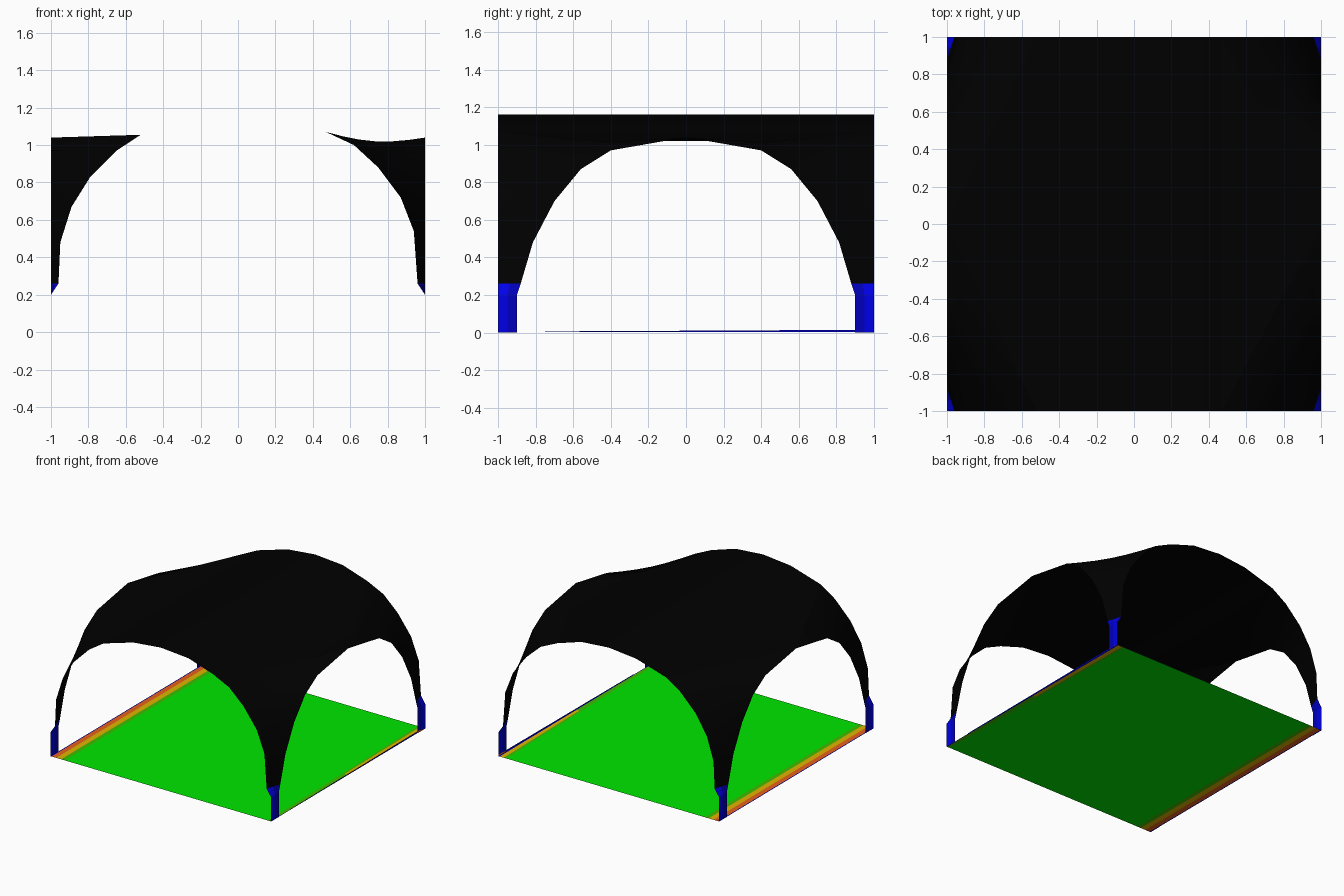
import bpy
import math
from mathutils import Vector

old = bpy.data.objects.get("Cube")
if old:
    bpy.data.objects.remove(old)


def make_material(name, r, g, b):
    mat = bpy.data.materials.new(name)
    mat.use_nodes = True
    mat.diffuse_color = (r, g, b, 1)
    shader = mat.node_tree.nodes["Principled BSDF"]
    shader.inputs["Base Color"].default_value = (r, g, b, 1)
    shader.inputs["Roughness"].default_value = 0.8
    return mat


black = make_material("black fabric", 0, 0, 0)
blue = make_material("blue", 0, 0, 0.8)
dark_blue = make_material("dark blue", 0, 0, 0.5)
green = make_material("green", 0, 0.8, 0)
olive = make_material("olive green", 0.05, 0.5, 0)
amber = make_material("amber", 0.75, 0.45, 0)
red = make_material("orange red", 0.8, 0.12, 0.01)


def make_object(name, verts, faces, mats, indices=None):
    mesh = bpy.data.meshes.new(name)
    mesh.from_pydata(verts, [], faces)
    for mat in mats:
        mesh.materials.append(mat)
    if indices:
        for poly, index in zip(mesh.polygons, indices):
            poly.material_index = index
    obj = bpy.data.objects.new(name, mesh)
    bpy.context.collection.objects.link(obj)
    return obj


# Arch curves, from the leg up to the crown
LEFT_ARCH = [(.96, .26), (.94, .54), (.87, .72), (.75, .88), (.62, 1.0), (.47, 1.07)]
RIGHT_ARCH = [(-.96, .26), (-.95, .48), (-.89, .67), (-.79, .83), (-.65, .97), (-.52, 1.055)]
SIDE_ARCH = [(.88, .26), (.815, .48), (.7, .7), (.56, .87), (.4, .97), (0, 1.04)]
CROWN = [RIGHT_ARCH[-1], (-.25, 1.135), (0, 1.16), (.25, 1.14), LEFT_ARCH[-1]]
STEPS = 6
ROW = STEPS + 1


def span(sx, sy, j):
    """Row of points from the end arch to the side arch; the left side sags a little."""
    x, z = (RIGHT_ARCH if sx < 0 else LEFT_ARCH)[j]
    y, side_z = SIDE_ARCH[j]
    a, b = Vector((x, sy, z)), Vector((sx, sy * y, side_z))
    sag = .035 * j / 5 if sx > 0 else 0
    row = []
    for i in range(ROW):
        p = a.lerp(b, i / STEPS)
        p.z -= sag * math.sin(math.pi * i / STEPS)
        row.append(p)
    return row


def sheet(name, rows, flip):
    """Fabric sheet through equal rows of points."""
    faces = []
    for j in range(len(rows) - 1):
        for i in range(len(rows[0]) - 1):
            n = len(rows[0])
            k = j * n + i
            face = (k, k + 1, k + n + 1, k + n)
            faces.append(face[::-1] if flip else face)
    obj = make_object(name, [p for row in rows for p in row], faces, [black])
    for poly in obj.data.polygons:
        poly.use_smooth = True


def leg(name, sx, sy):
    """Flat two-tone foot strip that twists into the canopy corner."""
    columns = [(1, 1, .96), (.95, .94, .98), (.9, .88, 1)]
    verts = []
    for low_y, top_y, top_x in columns:
        verts += [(sx, sy * low_y, 0), (sx, sy * low_y, .2), (sx * top_x, sy * top_y, .26)]
    faces, tones = [], []
    for i in range(2):
        for j in range(2):
            k = 3 * i + j
            face = (k, k + 3, k + 4, k + 1)
            faces.append(face[::-1] if sx * sy > 0 else face)
            tones.append(i)
    make_object(name, verts, faces, [blue, dark_blue], tones)


for sx, side in ((-1, "right"), (1, "left")):
    for sy, end in ((-1, "front"), (1, "back")):
        rows = [span(sx, sy, j) for j in range(len(SIDE_ARCH))]
        sheet(f"canopy_corner_{end}_{side}", rows, sx * sy > 0)
        leg(f"leg_{end}_{side}", sx, sy)
    # Shoulder between the crown and the side arch, narrowing to the arch top
    sheet(f"canopy_shoulder_{side}", [span(sx, -1, 5)[:-1], span(sx, 1, 5)[:-1]], sx < 0)
    tip = [span(sx, -1, 5)[-2], span(sx, 1, 5)[-2], span(sx, 1, 5)[-1]]
    make_object(f"canopy_shoulder_tip_{side}", tip, [(0, 1, 2) if sx < 0 else (2, 1, 0)], [black])

# Canopy crown: a shallow barrel running front to back
sheet("canopy_crown", [[(x, y, z) for x, z in CROWN] for y in (-1, 1)], False)

# Floor with coloured bands along both side edges
BANDS = [(-1, blue), (-.992, red), (-.95, amber), (-.905, olive), (-.87, green),
         (.94, olive), (.96, amber), (.992, blue)]
DEPTHS = [(-1, .5), (0, .8), (1, 1.15)]
floor_mats = [blue, red, amber, olive, green]
verts = []
for x in [band[0] for band in BANDS] + [1]:
    for y, widen in DEPTHS:
        # The left bands widen towards the back
        verts.append((1 - (1 - x) * widen if x > 0 else x, y, .002))
faces, colours = [], []
for i, (x, mat) in enumerate(BANDS):
    for j in range(2):
        k = 3 * i + j
        faces.append((k, k + 3, k + 4, k + 1))
        # The amber band on the left edge only covers the rear half
        use = olive if mat is amber and x > 0 and j == 0 else mat
        colours.append(floor_mats.index(use))
make_object("floor", verts, faces, floor_mats, colours)

# Thin lip on the left floor edge, rising towards the back, with a red rear end
lip = [(1, y, z) for y in (-.75, .9, 1) for z in (.002, .005 + .005 * (y + 1))]
make_object("floor_lip_left", lip, [(0, 2, 3, 1), (2, 4, 5, 3)], [blue, red], [0, 1])
